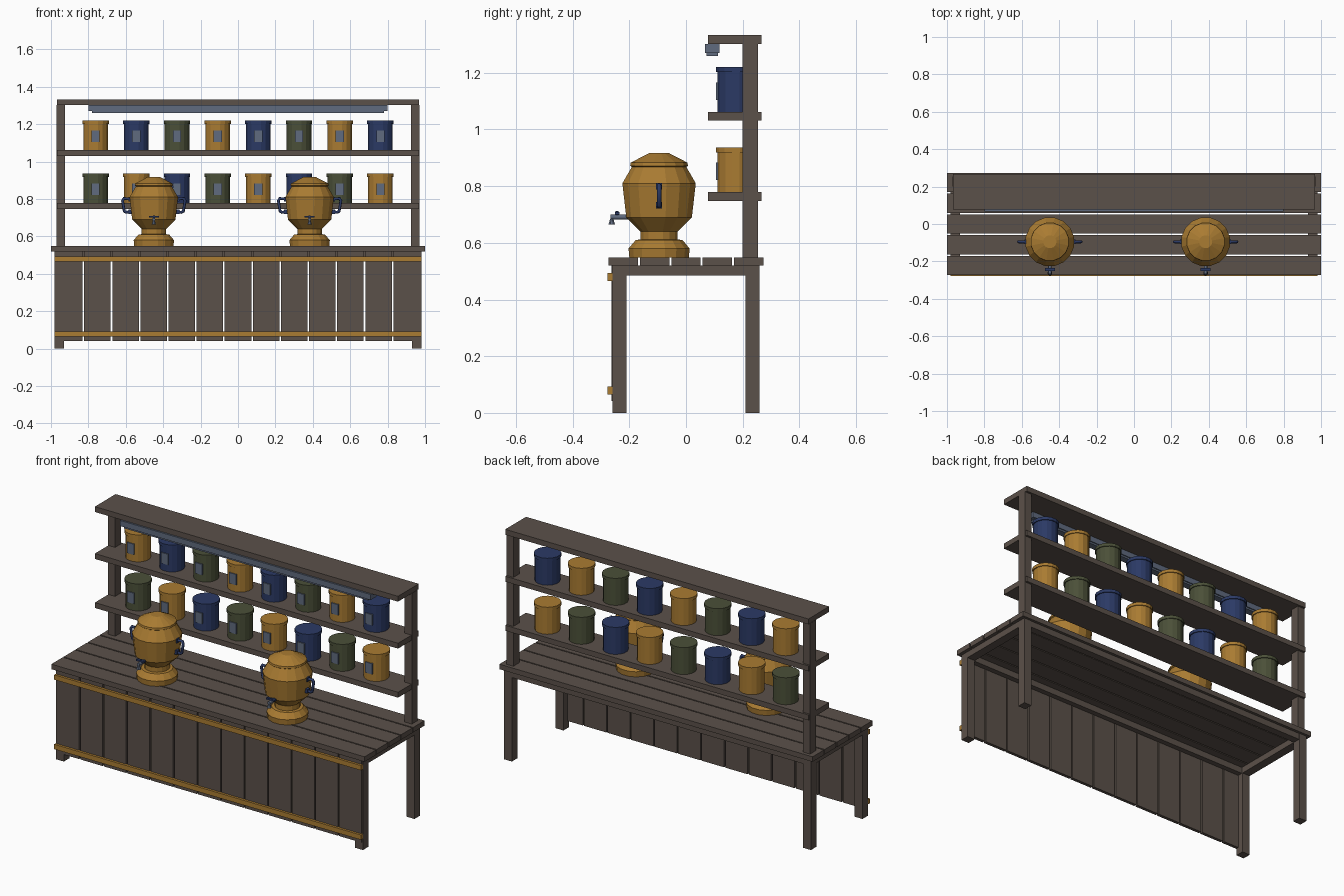
import bpy
import bmesh
from math import cos, sin, pi
from mathutils import Vector

if "Cube" in bpy.data.objects:
    bpy.data.objects.remove(bpy.data.objects["Cube"])


def make_material(name, rgb):
    m = bpy.data.materials.new(name)
    m.use_nodes = True
    m.diffuse_color = (*rgb, 1)
    m.node_tree.nodes["Principled BSDF"].inputs["Base Color"].default_value = (*rgb, 1)
    return m


WOOD = make_material("weathered wood", (0.105, 0.082, 0.068))
GOLD = make_material("brass gold", (0.40, 0.20, 0.032))
BLUE = make_material("navy blue", (0.024, 0.042, 0.13))
GREEN = make_material("olive green", (0.07, 0.08, 0.04))
STEEL = make_material("blue grey steel", (0.115, 0.145, 0.21))


def finish(name, bm, mat):
    bmesh.ops.recalc_face_normals(bm, faces=bm.faces)
    mesh = bpy.data.meshes.new(name)
    bm.to_mesh(mesh)
    bm.free()
    mesh.materials.append(mat)
    obj = bpy.data.objects.new(name, mesh)
    bpy.context.collection.objects.link(obj)
    return obj


def box(name, mat, x, y, z):
    """Box from (low, high) ranges on each axis."""
    bm = bmesh.new()
    bmesh.ops.create_cube(bm, size=1)
    for v in bm.verts:
        v.co = [r[0] + (c + 0.5) * (r[1] - r[0]) for c, r in zip(v.co, (x, y, z))]
    return finish(name, bm, mat)


def lathe(name, mat, centre, profile, sides=16):
    """Closed solid turned around a vertical axis from (radius, z) points."""
    bm = bmesh.new()
    rings = []
    for r, z in profile:
        angles = [2 * pi * (i + 0.5) / sides for i in range(sides)]
        rings.append([bm.verts.new((centre[0] + r * cos(a), centre[1] + r * sin(a), z))
                      for a in angles])
    for lo, hi in zip(rings, rings[1:]):
        for i in range(sides):
            j = (i + 1) % sides
            bm.faces.new((lo[i], lo[j], hi[j], hi[i]))
    bm.faces.new(rings[0])
    bm.faces.new(rings[-1])
    return finish(name, bm, mat)


def tube(name, mat, points, radius):
    """Eight-sided capped tube along a path."""
    curve = bpy.data.curves.new(name, "CURVE")
    curve.dimensions = "3D"
    curve.bevel_depth = radius
    curve.bevel_resolution = 2
    curve.use_fill_caps = True
    spline = curve.splines.new("POLY")
    spline.points.add(len(points) - 1)
    for p, co in zip(spline.points, points):
        p.co = (*Vector(co), 1)
    curve.materials.append(mat)
    obj = bpy.data.objects.new(name, curve)
    bpy.context.collection.objects.link(obj)


# Table top boards
for i in range(5):
    y = -0.222 + i * 0.111
    box("top_board", WOOD, (-1, 1), (y - 0.052, y + 0.052), (0.52, 0.549))

# Legs, end rails and shelf uprights on both sides
for s in (-1, 1):
    side = (s * 0.98, s * 0.93) if s < 0 else (0.93, 0.98)
    post = (-0.97, -0.925) if s < 0 else (0.925, 0.97)
    box("front_leg", WOOD, side, (-0.26, -0.21), (0, 0.52))
    box("back_leg", WOOD, side, (0.21, 0.26), (0, 0.52))
    box("end_rail", WOOD, side, (-0.21, 0.21), (0.484, 0.52))
    box("shelf_upright", WOOD, post, (0.2, 0.254), (0.549, 1.303))

# Long rails
box("front_rail", WOOD, (-0.93, 0.93), (-0.245, -0.215), (0.484, 0.52))
box("back_rail", WOOD, (-0.93, 0.93), (0.215, 0.258), (0.484, 0.52))

# Front panel planks and gold trim strips
for i in range(13):
    x = (i - 6) * 0.1503
    box("front_plank", WOOD, (x - 0.071, x + 0.071), (-0.263, -0.245), (0.042, 0.52))
for z in (0.079, 0.48):
    box("gold_trim", GOLD, (-0.98, 0.98), (-0.277, -0.26), (z - 0.014, z + 0.014))

# Shelves and top canopy
for z in (0.748, 1.031, 1.302):
    box("shelf", WOOD, (-0.968, 0.968), (0.077, 0.266), (z, z + 0.031))

# Lamp bar under the canopy
box("lamp_bar", STEEL, (-0.80, 0.80), (0.067, 0.119), (1.27, 1.302))
box("lamp_diffuser", STEEL, (-0.78, 0.78), (0.073, 0.113), (1.26, 1.27))

# Rows of lidded cans with labels
for z, row in ((0.779, (GREEN, GOLD, BLUE)), (1.062, (GOLD, BLUE, GREEN))):
    for i in range(8):
        x = (i - 3.5) * 0.2175
        mat = row[i % 3]
        lathe("can", mat, (x, 0.176),
              [(0.067, z), (0.067, z + 0.14), (0.072, z + 0.14), (0.072, z + 0.158)])
        box("can_label", STEEL, (x - 0.022, x + 0.022), (0.105, 0.113),
            (z + 0.042, z + 0.104))

# Urns: foot, neck, bowl, shoulder and lid in one turned profile
URN = [(0.107, 0.549), (0.11, 0.58), (0.084, 0.61), (0.067, 0.612), (0.067, 0.64),
       (0.118, 0.69), (0.132, 0.81), (0.098, 0.868), (0.104, 0.872),
       (0.102, 0.883), (0.035, 0.917)]
UY = -0.095
for x in (-0.45, 0.383):
    lathe("urn", GOLD, (x, UY), URN)

    # Side handles with mounting pads
    for s in (-1, 1):
        tube("urn_handle", BLUE,
             [(x + s * r, UY, z) for r, z in
              ((0.115, 0.80), (0.16, 0.803), (0.167, 0.79), (0.158, 0.735),
               (0.148, 0.729), (0.11, 0.732))], 0.008)
        for z in (0.80, 0.733):
            a, b = sorted((x + s * 0.115, x + s * 0.136))
            box("handle_pad", BLUE, (a, b), (UY - 0.011, UY + 0.011), (z - 0.012, z + 0.012))

    # Tap: pipe, nozzle, stem and lever
    tube("tap_pipe", STEEL, [(x, -0.19, 0.691), (x, -0.267, 0.691)], 0.009)
    lathe("tap_nozzle", STEEL, (x, -0.262), [(0.013, 0.664), (0.006, 0.685)], 8)
    lathe("tap_stem", BLUE, (x, -0.243), [(0.006, 0.695), (0.006, 0.712)], 8)
    box("tap_lever", BLUE, (x - 0.027, x + 0.027), (-0.251, -0.235), (0.7, 0.709))
